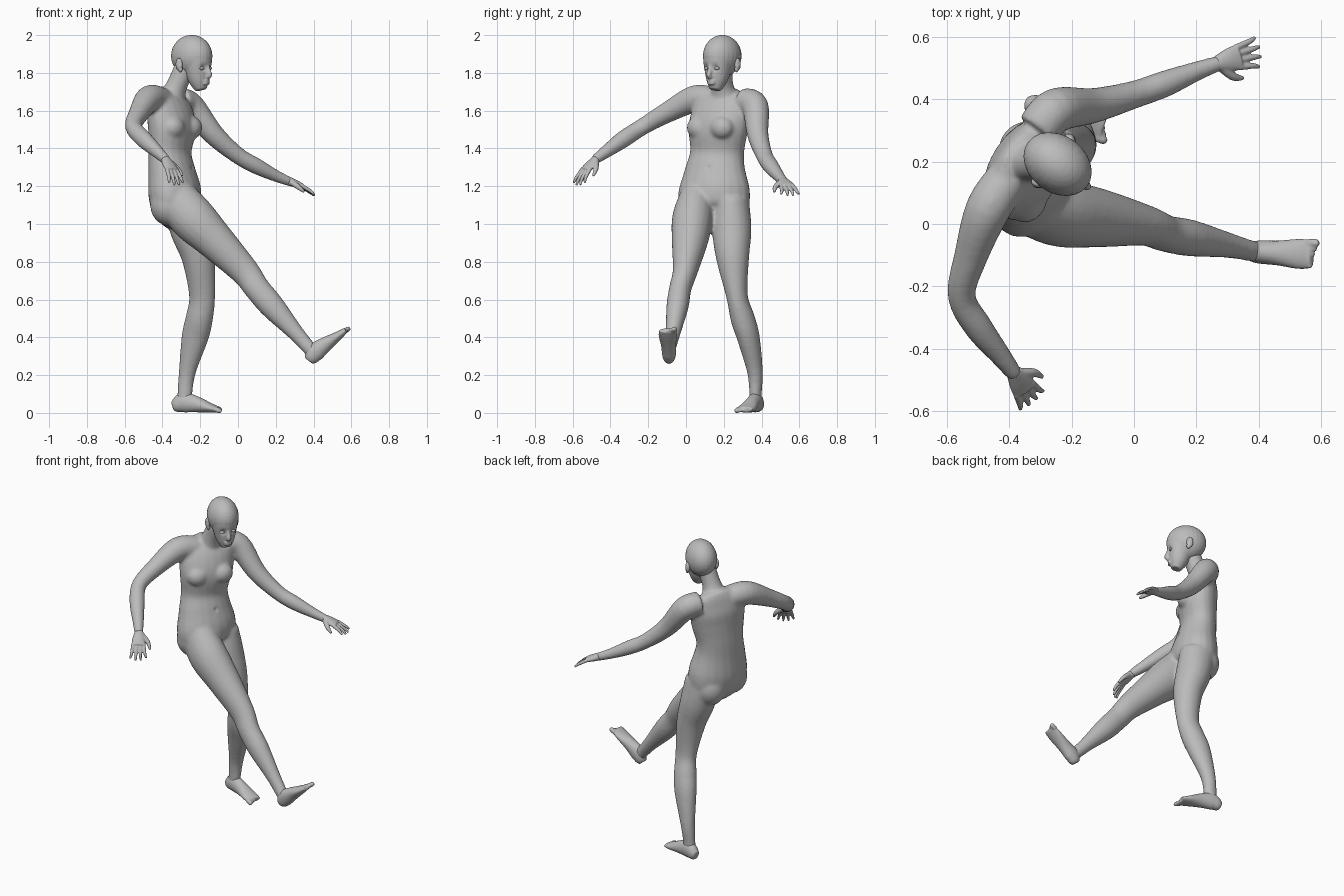
import bpy
import bmesh
from math import exp, radians, cos, sin, tau
from mathutils import Matrix, Vector

if "Cube" in bpy.data.objects:
    bpy.data.objects.remove(bpy.data.objects["Cube"])

# One plain grey skin
skin = bpy.data.materials.new("plain grey")
skin.use_nodes = True
GREY = (0.5, 0.5, 0.5, 1)
skin.diffuse_color = GREY
skin.node_tree.nodes["Principled BSDF"].inputs["Base Color"].default_value = GREY

YAW = Matrix.Rotation(radians(-37), 4, "Z")     # upper body is turned to its right
FRONT, LEFT = YAW.to_3x3() @ Vector((1, 0, 0)), YAW.to_3x3() @ Vector((0, 1, 0))
HIP_LEFT = Vector((0.2, 1, 0)).normalized()


def spline(rows, steps=5):
    """Catmull-Rom through rows of any length."""
    out = []
    for i in range(len(rows) - 1):
        p = [rows[max(0, min(len(rows) - 1, i + k))] for k in (-1, 0, 1, 2)]
        for s in range(steps):
            t = s / steps
            out.append([b + 0.5 * t * (c - a + t * (2*a - 5*b + 4*c - d + t * (3*(b - c) + d - a)))
                        for a, b, c, d in zip(*p)])
    return out + [list(rows[-1])]


def tube(bm, rows, side, side_end=None, sides=20):
    """Elliptical loft; each row is x, y, z, half width, half depth."""
    rows = spline([r if len(r) == 5 else (*r, r[3]) for r in rows])
    rings = []
    for i, (x, y, z, a, b) in enumerate(rows):
        nxt, prv = rows[min(i + 1, len(rows) - 1)], rows[max(i - 1, 0)]
        t = (Vector(nxt[:3]) - Vector(prv[:3])).normalized()
        u = Vector(side).lerp(side_end or Vector(side), i / (len(rows) - 1))
        u = (u - t * u.dot(t)).normalized()
        v = t.cross(u)
        rings.append([bm.verts.new(Vector((x, y, z)) + u * a * cos(tau * k / sides)
                                   + v * b * sin(tau * k / sides)) for k in range(sides)])
    for r, q in zip(rings, rings[1:]):
        for k in range(sides):
            bm.faces.new((r[k], r[(k + 1) % sides], q[(k + 1) % sides], q[k]))
    bm.faces.new(rings[0])
    bm.faces.new(rings[-1])


def ball(bm, centre, size):
    """Ellipsoid whose size is depth, width, height in the turned frame."""
    m = Matrix.Translation(centre) @ YAW @ Matrix.Diagonal((*size, 1))
    bmesh.ops.create_uvsphere(bm, u_segments=24, v_segments=16, radius=1, matrix=m)


def finish(name, bm, voxel, smoothing, dents=()):
    """Fuse the shells into one smooth skin, then press in small hollows."""
    bmesh.ops.recalc_face_normals(bm, faces=bm.faces)
    mesh = bpy.data.meshes.new(name)
    bm.to_mesh(mesh)
    bm.free()
    ob = bpy.data.objects.new(name, mesh)
    bpy.context.collection.objects.link(ob)
    fuse = ob.modifiers.new("fuse", "REMESH")
    fuse.mode, fuse.voxel_size = "VOXEL", voxel
    relax = ob.modifiers.new("relax", "SMOOTH")
    relax.factor, relax.iterations = 0.5, smoothing
    final = bpy.data.meshes.new_from_object(ob.evaluated_get(bpy.context.evaluated_depsgraph_get()))
    ob.modifiers.clear()
    ob.data = final
    for centre, radius, depth in dents:
        for v in final.vertices:
            v.co -= FRONT * depth * exp(-((v.co - centre).length / radius) ** 2)
    final.materials.clear()
    final.materials.append(skin)
    final.shade_smooth()
    return ob


# Torso and neck
body = bmesh.new()
tube(body, [(-.30, .14, 1.0, .08, .07), (-.33, .145, 1.08, .18, .12), (-.335, .15, 1.17, .195, .135),
            (-.35, .155, 1.28, .168, .118), (-.36, .165, 1.38, .15, .105), (-.35, .17, 1.5, .168, .113),
            (-.36, .19, 1.6, .17, .1), (-.365, .205, 1.67, .145, .072), (-.355, .205, 1.71, .08, .06)],
     HIP_LEFT, LEFT)
tube(body, [(-.355, .205, 1.65, .09, .075), (-.325, .195, 1.73, .058, .056), (-.28, .19, 1.83, .055, .058)], LEFT)

# Breasts and buttocks
for s in (-1, 1):
    ball(body, Vector((-.35, .17, 1.51)) + FRONT * .068 + LEFT * .076 * s, (.058, .068, .062))
ball(body, (-.365, .06, 1.1), (.1, .1, .11))
ball(body, (-.34, .235, 1.08), (.095, .095, .11))

# Arms: right reaches back and out, left swings forward
tube(body, [(-.41, .14, 1.655, .07), (-.47, .045, 1.662, .072), (-.522, -.1, 1.59, .055), (-.553, -.23, 1.515, .045),
            (-.5, -.33, 1.45, .046), (-.43, -.42, 1.385, .035), (-.38, -.485, 1.338, .026)], (0, 0, 1))
tube(body, [(-.31, .3, 1.65, .07), (-.25, .365, 1.625, .072), (-.13, .38, 1.475, .057), (0, .415, 1.362, .045),
            (.1, .45, 1.305, .043), (.2, .49, 1.255, .032), (.28, .518, 1.222, .025)], (0, 1, 0))

# Left leg stands, right leg kicks forward
tube(body, [(-.29, .245, 1.12, .09, .11), (-.255, .243, .97, .104, .105), (-.21, .247, .82, .088, .088),
            (-.19, .27, .62, .057, .07), (-.205, .3, .5, .064, .073), (-.228, .33, .4, .06, .072),
            (-.268, .365, .22, .042, .046), (-.282, .368, .1, .033, .04), (-.285, .368, .05, .033, .04)],
     HIP_LEFT)
tube(body, [(-.34, .06, 1.15, .09, .11), (-.24, .035, 1.03, .108, .122), (-.12, .02, .91, .096, .102),
            (.035, -.005, .75, .066, .077), (.1, -.03, .66, .059, .069), (.18, -.045, .565, .059, .067),
            (.3, -.068, .43, .041, .045), (.37, -.085, .35, .034, .038), (.4, -.09, .315, .033, .036)],
     (0, 1, 0))
navel = Vector((-.235, .115, 1.3))
finish("body", body, .009, 10, [(navel, .012, .01)])


# Feet with five toes; big toe lies on the inner side
def foot(name, rows, side, up, inner):
    bm = bmesh.new()
    tube(bm, rows, side)
    tip, side, up = Vector(rows[-1][:3]), Vector(side), Vector(up)
    along = (tip - Vector(rows[-2][:3])).normalized()
    for i in range(5):
        base = tip + side * inner * (.036 - .018 * i) - along * (.006 * i + .012)
        end = base + along * (.038 - .003 * i) - up * .004
        r = .014 if i == 0 else .01
        tube(bm, [(*base, r), (*base.lerp(end, .7), r), (*end, r * .5)], side, sides=10)
    finish(name, bm, .005, 5)


foot("left_foot", [(-.345, .387, .036, .022, .026), (-.325, .382, .042, .033, .04), (-.285, .37, .055, .038, .053),
                   (-.22, .35, .045, .04, .043), (-.145, .325, .026, .049, .025), (-.1, .308, .017, .046, .015)],
     (.3, .95, 0), (0, 0, 1), -1)
foot("right_foot", [(.375, -.09, .275, .022, .026), (.388, -.09, .292, .033, .04), (.41, -.09, .322, .038, .05),
                    (.462, -.093, .362, .04, .04), (.53, -.096, .408, .049, .024), (.57, -.097, .438, .046, .015)],
     (0, 1, 0), (-.68, 0, .73), 1)


# Hands: flat palm, four curling fingers, thumb on the positive spread side
def hand(name, wrist, knuckle, tip, spread):
    bm = bmesh.new()
    wrist, knuckle, tip = Vector(wrist), Vector(knuckle), Vector(tip)
    spread = Vector(spread).normalized()
    mid = wrist.lerp(knuckle, .55)
    tube(bm, [(*wrist, .026, .024), (*mid, .038, .02), (*knuckle, .042, .014)], spread)
    for i in range(4):
        k = i - 1.5
        reach = .85 + .15 * (i in (1, 2))
        base = knuckle + spread * .021 * k - (knuckle - wrist) * .12
        end = knuckle.lerp(tip, reach) + spread * .032 * k
        bend = base.lerp(end, .5) + (knuckle - wrist) * .18
        tube(bm, [(*base, .011), (*bend, .0095), (*end, .006)], spread, sides=10)
    root, end = wrist.lerp(knuckle, .2) + spread * .015, knuckle + spread * .07 + Vector((0, 0, -.03))
    tube(bm, [(*root, .017), (*(root.lerp(end, .5) + spread * .012), .014), (*end, .007)], (0, 0, 1), sides=10)
    finish(name, bm, .004, 3)


hand("right_hand", (-.385, -.475, 1.342), (-.348, -.535, 1.285), (-.325, -.57, 1.205), (.75, .6, 0))
hand("left_hand", (.265, .513, 1.228), (.34, .537, 1.2), (.405, .553, 1.15), (.15, -1, 0))


# Head
def at(f, l, z):
    return Vector((-.245, .192, z)) + FRONT * f + LEFT * l


head = bmesh.new()
ball(head, at(0, 0, 1.89), (.119, .092, .111))
tube(head, [(*at(f, 0, z), a, b) for f, z, a, b in
            [(.03, 1.92, .075, .08), (.035, 1.87, .079, .083), (.042, 1.8, .067, .068),
             (.052, 1.75, .052, .052), (.062, 1.71, .03, .03)]], LEFT)
# Nose, lips and brow
tube(head, [(*at(f, 0, z), r) for f, z, r in
            [(.104, 1.84, .011), (.112, 1.81, .013), (.118, 1.79, .014), (.105, 1.778, .015)]], LEFT)
for z in (1.757, 1.744):
    ball(head, at(.1, 0, z), (.011, .024, .008))
eyes = [(at(.112, s * .034, 1.826), .018, .014) for s in (-1, 1)]
finish("head", head, .005, 5, eyes)

# Ears and closed eyelids
for s, word in ((-1, "right"), (1, "left")):
    ear = bmesh.new()
    ball(ear, at(-.016, s * .09, 1.845), (.021, .014, .034))
    ball(ear, at(-.008, s * .088, 1.82), (.012, .01, .018))
    finish(word + "_ear", ear, .004, 3, [(at(-.004, s * .104, 1.85), .012, .006)])
    lid = bmesh.new()
    ball(lid, at(.093, s * .034, 1.824), (.011, .017, .009))
    finish(word + "_eyelid", lid, .003, 2)
